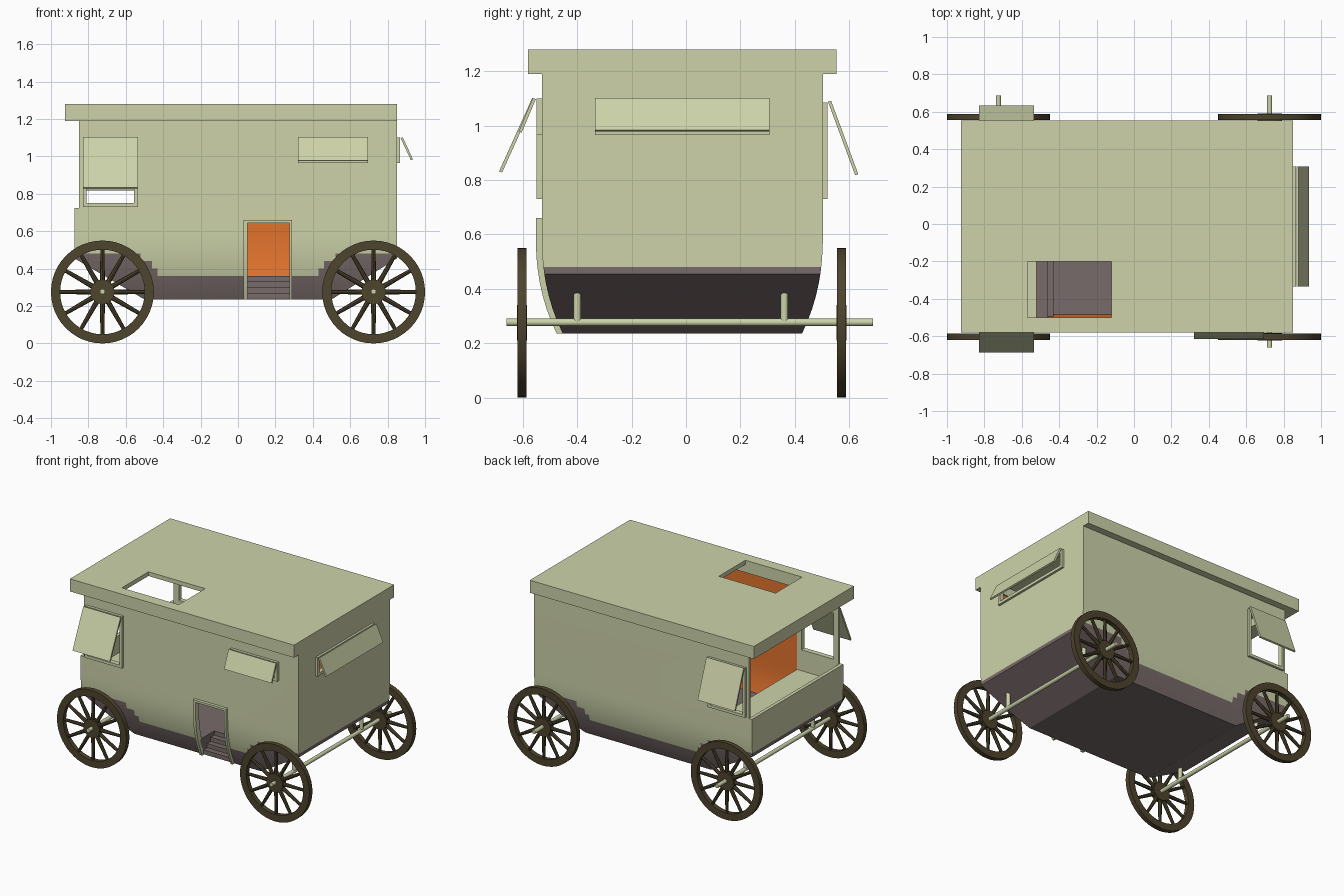
import bpy, bmesh, math
from mathutils import Matrix, Vector

if "Cube" in bpy.data.objects:
    bpy.data.objects.remove(bpy.data.objects["Cube"])

CY = -0.0135  # body centre line in y


def material(name, rgb):
    m = bpy.data.materials.new(name)
    m.diffuse_color = (*rgb, 1)
    m.use_nodes = True
    m.node_tree.nodes["Principled BSDF"].inputs["Base Color"].default_value = m.diffuse_color
    return m


PAINT = material("paint", (0.61, 0.65, 0.40))
ORANGE = material("lining", (0.75, 0.17, 0.026))
PURPLE = material("underbody", (0.19, 0.145, 0.145))
WOOD = material("wheel_wood", (0.075, 0.058, 0.026))


def finish(name, bm, mat):
    bmesh.ops.recalc_face_normals(bm, faces=bm.faces)
    me = bpy.data.meshes.new(name)
    bm.to_mesh(me)
    bm.free()
    me.materials.append(mat)
    ob = bpy.data.objects.new(name, me)
    bpy.context.collection.objects.link(ob)
    return ob


def prism(name, pts, axis, a, b, mat=PAINT):
    """Extrude a 2D outline along x (pts = y,z) or y (pts = x,z)."""
    bm = bmesh.new()
    place = {"x": lambda p, t: (t, p[0], p[1]), "y": lambda p, t: (p[0], t, p[1])}[axis]
    lo = [bm.verts.new(place(p, a)) for p in pts]
    hi = [bm.verts.new(place(p, b)) for p in pts]
    bm.faces.new(lo)
    bm.faces.new(hi)
    n = len(pts)
    for i in range(n):
        j = (i + 1) % n
        bm.faces.new((lo[i], lo[j], hi[j], hi[i]))
    return finish(name, bm, mat)


def box(name, x0, x1, y0, y1, z0, z1, mat=PAINT):
    return prism(name, [(x0, z0), (x1, z0), (x1, z1), (x0, z1)], "y", y0, y1, mat)


def boolean(ob, tool, op="DIFFERENCE"):
    m = ob.modifiers.new("cut", "BOOLEAN")
    m.object, m.operation, m.solver = tool, op, "EXACT"
    m.material_mode = "TRANSFER"
    bpy.context.view_layer.objects.active = ob
    bpy.ops.object.modifier_apply(modifier=m.name)
    bpy.data.objects.remove(tool)


def smooth(ob, angle=25):
    bpy.ops.object.select_all(action="DESELECT")
    ob.select_set(True)
    bpy.context.view_layer.objects.active = ob
    bpy.ops.object.shade_smooth_by_angle(angle=math.radians(angle))


def section(grow=0.0, top=1.3, bottom=0.235):
    """Cross-section: straight walls curving in towards the bottom."""
    side = [(0.517 + grow, top)]
    for i in range(9):
        z = 0.6 + (bottom - 0.6) * i / 8
        side.append((0.517 + grow - 0.077 * ((0.6 - z) / 0.365) ** 2.3, z))
    return [(CY + w, z) for w, z in side] + [(CY - w, z) for w, z in reversed(side)]


# Stepped floor line, from the front end to the rear end
half = [(0.43, 0.36), (0.43, 0.40), (0.46, 0.40), (0.46, 0.44), (0.52, 0.44), (0.52, 0.48)]
floor = [(-x, z) for x, z in reversed(half)] + half

# Body shell, hollowed out; the saloon is lined in orange
body = prism("body_shell", section(), "x", -1, 1)
outline = [(-0.875, 0.48)] + floor + [(0.85, 0.48), (0.85, 1.19), (-0.85, 1.19), (-0.85, 0.725), (-0.875, 0.725)]
boolean(body, prism("tool", outline, "y", -1, 1), "INTERSECT")
boolean(body, prism("tool", section(-0.017, 1.4, 0.2), "x", -0.52, 0.835, ORANGE))
boolean(body, prism("tool", section(-0.017, 1.4, 0.2), "x", -0.85, -0.515))
boolean(body, box("tool", -0.95, -0.83, CY - 0.497, CY + 0.497, 0.725, 1.4))

# Underbody with raked ends and stepped floor
hull = prism("underbody", section(), "x", -1, 1, PURPLE)
outline = [(-0.875, 0.48)] + floor + [(0.85, 0.48), (0.85, 0.455), (0.5, 0.235), (0.4, 0.1),
                                      (-0.4, 0.1), (-0.5, 0.235), (-0.875, 0.455)]
boolean(hull, prism("tool", outline, "y", -1, 1, PURPLE), "INTERSECT")
boolean(hull, box("tool", 0.05, 0.275, -0.8, -0.3, 0.25, 0.6, PURPLE))

# Cab platform
box("cab_floor", -0.855, -0.52, CY - 0.5, CY + 0.5, 0.47, 0.6)

# Doorway, curved door frame and entry steps
boolean(body, box("tool", 0.05, 0.275, -0.8, -0.4, 0.1, 0.645))
door = prism("door_frame", section(0.022), "x", 0.03, 0.29)
boolean(door, box("tool", -1, 1, -1, -0.2, 0.1, 0.66), "INTERSECT")
boolean(door, prism("tool", section(-0.003, 1.4, 0.2), "x", -1, 1))
boolean(door, box("tool", 0.05, 0.275, -1, -0.1, 0.1, 0.645))
for i in range(4):
    box(f"entry_step_{i + 1}", 0.05, 0.275, -0.46 + 0.04 * i, -0.295, 0.24, 0.27 + 0.03 * i, PURPLE)


def flap_outline(p, q, t=0.012):
    d = (Vector(q) - Vector(p)).normalized()
    n = Vector((-d.y, d.x)) * t / 2
    return [Vector(p) + n, Vector(q) + n, Vector(q) - n, Vector(p) - n]


def window(name, axis, a, b, z0, z1, w0, w1, hinge, end):
    """Opening + raised frame between depths w0..w1 + propped flap. axis = direction of its width."""
    def slab(nm, grow, d0, d1):
        if axis == "x":
            return box(nm, a - grow, b + grow, d0, d1, z0 - grow, z1 + grow)
        return box(nm, d0, d1, a - grow, b + grow, z0 - grow, z1 + grow)
    lo, hi = min(w0, w1), max(w0, w1)
    boolean(body, slab("tool", -0.02, lo - 0.05, hi + 0.05))
    frame = slab(name + "_frame", 0, lo, hi)
    boolean(frame, slab("tool", -0.02, lo - 0.05, hi + 0.05))
    prism(name + "_flap", flap_outline(hinge, end), axis, a, b)


window("cab_window_front", "x", -0.83, -0.535, 0.73, 1.10, -0.55, -0.525, (-0.56, 1.10), (-0.682, 0.83))
window("cab_window_back", "x", -0.83, -0.535, 0.73, 1.085, 0.52, 0.498, (0.528, 1.09), (0.628, 0.82))
window("side_window", "x", 0.32, 0.695, 0.965, 1.10, -0.55, -0.525, (-0.558, 1.10), (-0.61, 0.977))
window("rear_window", "y", -0.335, 0.308, 0.965, 1.10, 0.866, 0.84, (0.875, 1.10), (0.93, 0.982))

# Roof with hollow underside and open hatch
roof = box("roof", -0.925, 0.85, CY - 0.567, CY + 0.567, 1.19, 1.28)
boolean(roof, box("tool", -0.82, 0.82, CY - 0.49, CY + 0.49, 1.0, 1.25))
boolean(roof, box("tool", -0.57, -0.12, -0.5, -0.2, 1.1, 1.4))
for ob in (body, hull, door):
    smooth(ob)


def rod(bm, p, q, r0, r1, seg):
    p, q = Vector(p), Vector(q)
    d = q - p
    rot = d.to_track_quat("Z", "Y").to_matrix().to_4x4()
    bmesh.ops.create_cone(bm, cap_ends=True, segments=seg, radius1=r0, radius2=r1, depth=d.length,
                          matrix=Matrix.Translation((p + q) / 2) @ rot)


def wheel(name, x, y, r=0.275):
    bm = bmesh.new()
    seg, ring = 48, [(r, -0.017), (r, 0.017), (0.226, 0.017), (0.226, -0.017)]
    loops = [[bm.verts.new((x + R * math.cos(2 * math.pi * i / seg), y + w, r + R * math.sin(2 * math.pi * i / seg)))
              for R, w in ring] for i in range(seg)]
    for i in range(seg):
        a, b = loops[i], loops[(i + 1) % seg]
        for k in range(4):
            bm.faces.new((a[k], a[(k + 1) % 4], b[(k + 1) % 4], b[k]))
    rod(bm, (x, y - 0.019, r), (x, y + 0.019, r), 0.065, 0.065, 24)
    for i in range(12):
        c, s = math.cos(i * math.pi / 6), math.sin(i * math.pi / 6)
        rod(bm, (x + 0.05 * c, y, r + 0.05 * s), (x + 0.235 * c, y, r + 0.235 * s), 0.014, 0.01, 8)
    smooth(finish(name, bm, WOOD), 40)


# Wheels, axles and axle posts
for end, x in (("front", -0.725), ("rear", 0.725)):
    wheel(end + "_wheel_a", x, -0.603)
    wheel(end + "_wheel_b", x, 0.572)
    bm = bmesh.new()
    rod(bm, (x, -0.66, 0.277), (x, 0.687, 0.277), 0.014, 0.014, 16)
    for y in (-0.4, 0.362):
        rod(bm, (x, y, 0.277), (x, y, 0.4), 0.014, 0.014, 16)
    smooth(finish(end + "_axle", bm, PAINT), 40)
